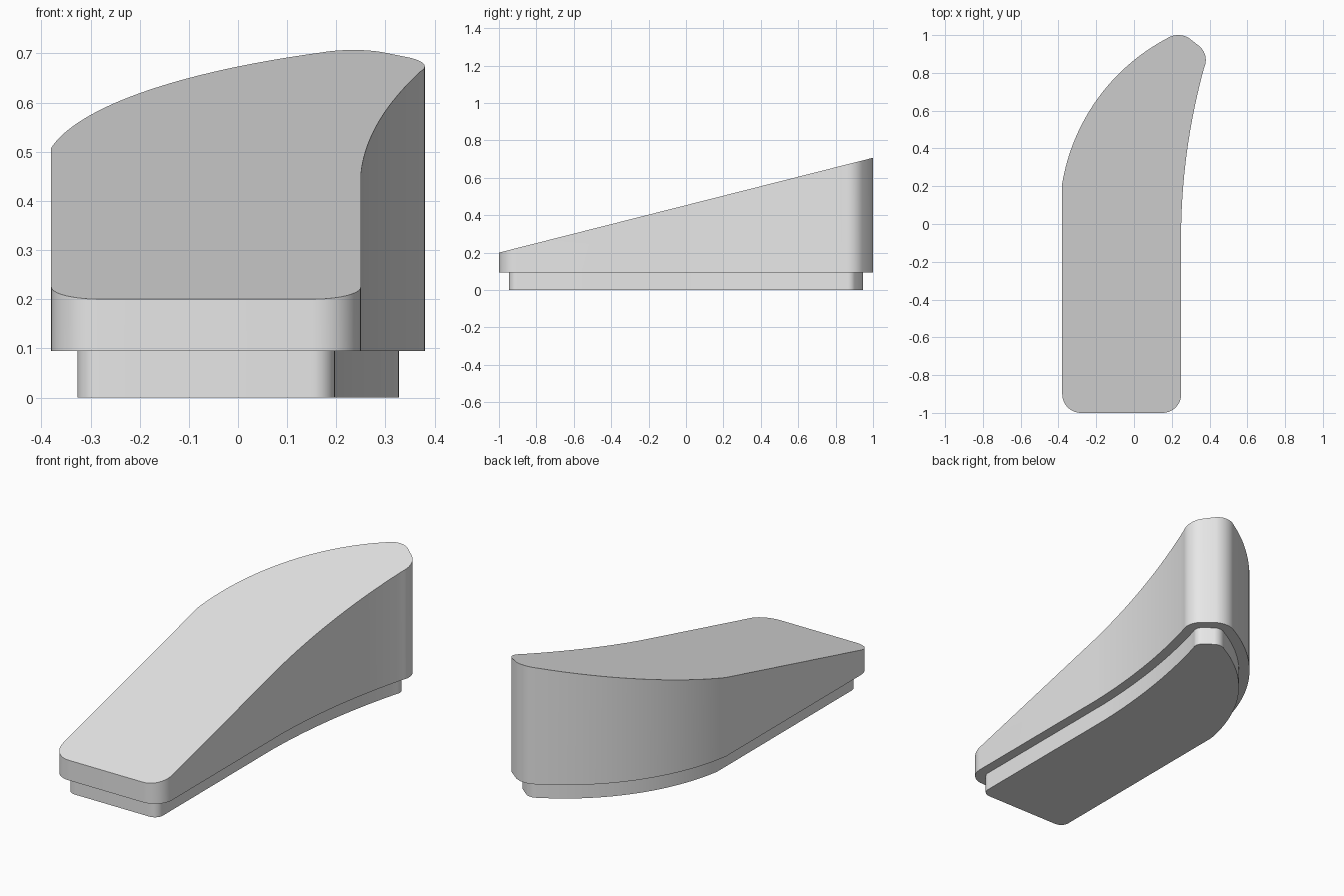
import bpy
import math
from mathutils import Vector

cube = bpy.data.objects.get("Cube")
if cube:
    bpy.data.objects.remove(cube, do_unlink=True)

STEP = 0.095     # height of the recessed base
INSET = 0.053    # how far the base sits inside the body

grey = bpy.data.materials.new("plain grey")
grey.use_nodes = True
grey.diffuse_color = (0.8, 0.8, 0.8, 1)
grey.node_tree.nodes["Principled BSDF"].inputs["Base Color"].default_value = (0.8, 0.8, 0.8, 1)


def arc(a, b, c, steps):
    """Points on the circle from a through b to c."""
    a, b, c = Vector(a), Vector(b), Vector(c)
    p, q = b - a, c - a
    d = 2 * p.cross(q)
    centre = a + Vector((q.y * p.dot(p) - p.y * q.dot(q),
                         p.x * q.dot(q) - q.x * p.dot(p))) / d
    r = (a - centre).length
    start = math.atan2(a.y - centre.y, a.x - centre.x)
    end = math.atan2(c.y - centre.y, c.x - centre.x)
    sweep = (end - start + math.pi) % math.tau - math.pi
    return [centre + r * Vector((math.cos(start + sweep * i / steps),
                                 math.sin(start + sweep * i / steps)))
            for i in range(steps + 1)]


def inset(points, amount):
    """Shrink a counter-clockwise outline by an even margin."""
    result = []
    for i, p in enumerate(points):
        u = (p - points[i - 1]).normalized()
        v = (points[(i + 1) % len(points)] - p).normalized()
        n = (Vector((-u.y, u.x)) + Vector((-v.y, v.x))).normalized()
        result.append(p + n * amount / n.dot(Vector((-u.y, u.x))))
    return result


def prism(name, points, bottom, top):
    """Extrude an outline up to a height given by top(y)."""
    n = len(points)
    verts = [(p.x, p.y, bottom) for p in points] + [(p.x, p.y, top(p.y)) for p in points]
    faces = [tuple(reversed(range(n))), tuple(range(n, 2 * n))]
    faces += [(i, (i + 1) % n, (i + 1) % n + n, i + n) for i in range(n)]
    mesh = bpy.data.meshes.new(name)
    mesh.from_pydata(verts, [], faces)
    mesh.materials.append(grey)
    obj = bpy.data.objects.new(name, mesh)
    bpy.context.collection.objects.link(obj)
    bpy.ops.object.select_all(action="DESELECT")
    obj.select_set(True)
    bpy.context.view_layer.objects.active = obj
    bpy.ops.object.shade_smooth_by_angle(angle=math.radians(30))


# Curved outline, counter-clockwise from the front right corner
outline = []
for a, b, c, steps in (
    ((-0.38, -0.9), (-0.351, -0.971), (-0.28, -1), 10),     # front corners
    ((0.15, -1), (0.221, -0.971), (0.25, -0.9), 10),
    ((0.25, 0), (0.295, 0.48), (0.372, 0.83), 24),          # hollow side
    ((0.372, 0.83), (0.38, 0.874), (0.345, 0.942), 10),     # rounded tip
    ((0.29, 0.985), (0.24, 1), (0.17, 0.98), 10),
    ((0.17, 0.98), (-0.1, 0.775), (-0.38, 0.215), 32),      # bulging side
):
    for p in arc(a, b, c, steps):
        if not outline or (p - outline[-1]).length > 0.001:
            outline.append(p)

# Wedge body with a sloping top, on a recessed base
prism("wedge_body", outline, STEP, lambda y: 0.2 + 0.2535 * (y + 1))
prism("recessed_base", inset(outline, INSET), 0, lambda y: STEP)
